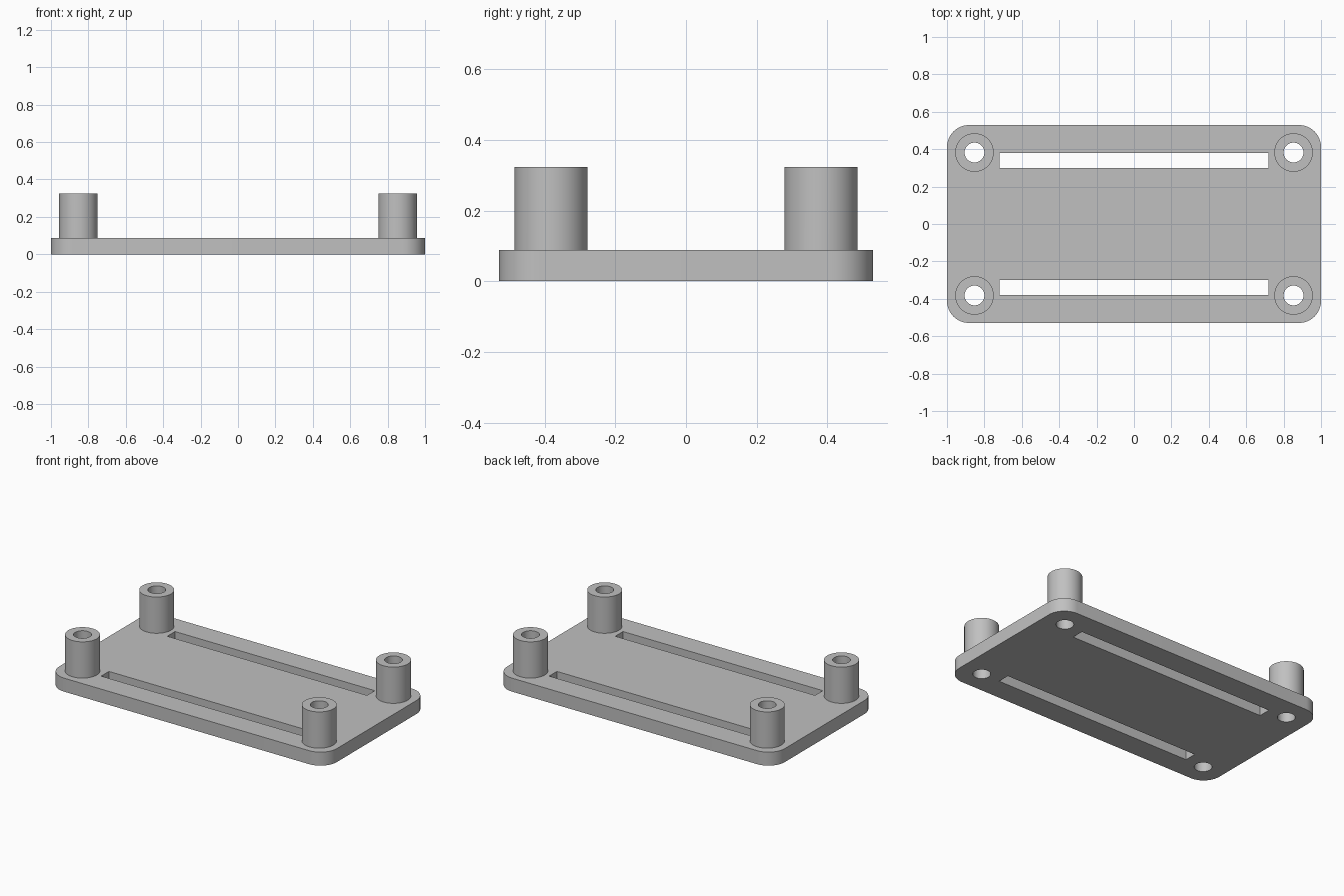
import bpy
import bmesh
from mathutils import Matrix

cube = bpy.data.objects.get("Cube")
if cube:
    bpy.data.objects.remove(cube, do_unlink=True)

# Dimensions
HALF_X, HALF_Y, PLATE_TOP = 1.0, 0.529, 0.088
CORNER_R = 0.118
POST_X, POST_Y, POST_TOP = 0.853, 0.382, 0.324
POST_R, HOLE_R = 0.103, 0.053
SLOT_X, SLOT_Y, SLOT_W = 0.72, 0.34, 0.08
SIDES = 64

grey = bpy.data.materials.new("plain grey")
grey.use_nodes = True
colour = (0.53, 0.53, 0.53, 1)
grey.diffuse_color = colour
grey.node_tree.nodes["Principled BSDF"].inputs["Base Color"].default_value = colour


def add_object(name, bm):
    mesh = bpy.data.meshes.new(name)
    bm.to_mesh(mesh)
    bm.free()
    mesh.materials.append(grey)
    obj = bpy.data.objects.new(name, mesh)
    bpy.context.collection.objects.link(obj)
    return obj


def box(name, size, centre):
    bm = bmesh.new()
    place = Matrix.Translation(centre) @ Matrix.Diagonal((*size, 1))
    bmesh.ops.create_cube(bm, size=1, matrix=place)
    return add_object(name, bm)


def cylinder(name, radius, x, y, low, high):
    bm = bmesh.new()
    bmesh.ops.create_cone(bm, cap_ends=True, segments=SIDES, radius1=radius,
                          radius2=radius, depth=high - low,
                          matrix=Matrix.Translation((x, y, (low + high) / 2)))
    return add_object(name, bm)


def combine(target, tool, operation):
    mod = target.modifiers.new(operation.lower(), "BOOLEAN")
    mod.operation = operation
    mod.solver = "EXACT"
    mod.object = tool
    bpy.context.view_layer.objects.active = target
    bpy.ops.object.modifier_apply(modifier=mod.name)
    bpy.data.objects.remove(tool, do_unlink=True)


# Base plate with rounded vertical corners
bm = bmesh.new()
bmesh.ops.create_cube(bm, size=1, matrix=Matrix.Translation((0, 0, PLATE_TOP / 2))
                      @ Matrix.Diagonal((2 * HALF_X, 2 * HALF_Y, PLATE_TOP, 1)))
upright = [e for e in bm.edges if abs(e.verts[0].co.z - e.verts[1].co.z) > 0.01]
bmesh.ops.bevel(bm, geom=upright, offset=CORNER_R, segments=16, profile=0.5,
                affect="EDGES")
plate = add_object("mounting_plate", bm)

# Corner posts, joined to the plate, with holes right through
corners = [(sx * POST_X, sy * POST_Y) for sx in (-1, 1) for sy in (-1, 1)]
for x, y in corners:
    combine(plate, cylinder("post", POST_R, x, y, PLATE_TOP / 2, POST_TOP), "UNION")
for x, y in corners:
    combine(plate, cylinder("hole_cutter", HOLE_R, x, y, -0.1, POST_TOP + 0.1),
            "DIFFERENCE")

# Long slots near the front and back edges
for side in (-1, 1):
    combine(plate, box("slot_cutter", (2 * SLOT_X, SLOT_W, 0.5),
                       (0, side * SLOT_Y, 0)), "DIFFERENCE")

# Smooth round walls, crisp rims
bpy.ops.object.select_all(action="DESELECT")
plate.select_set(True)
bpy.context.view_layer.objects.active = plate
bpy.ops.object.shade_smooth_by_angle(angle=0.52)
